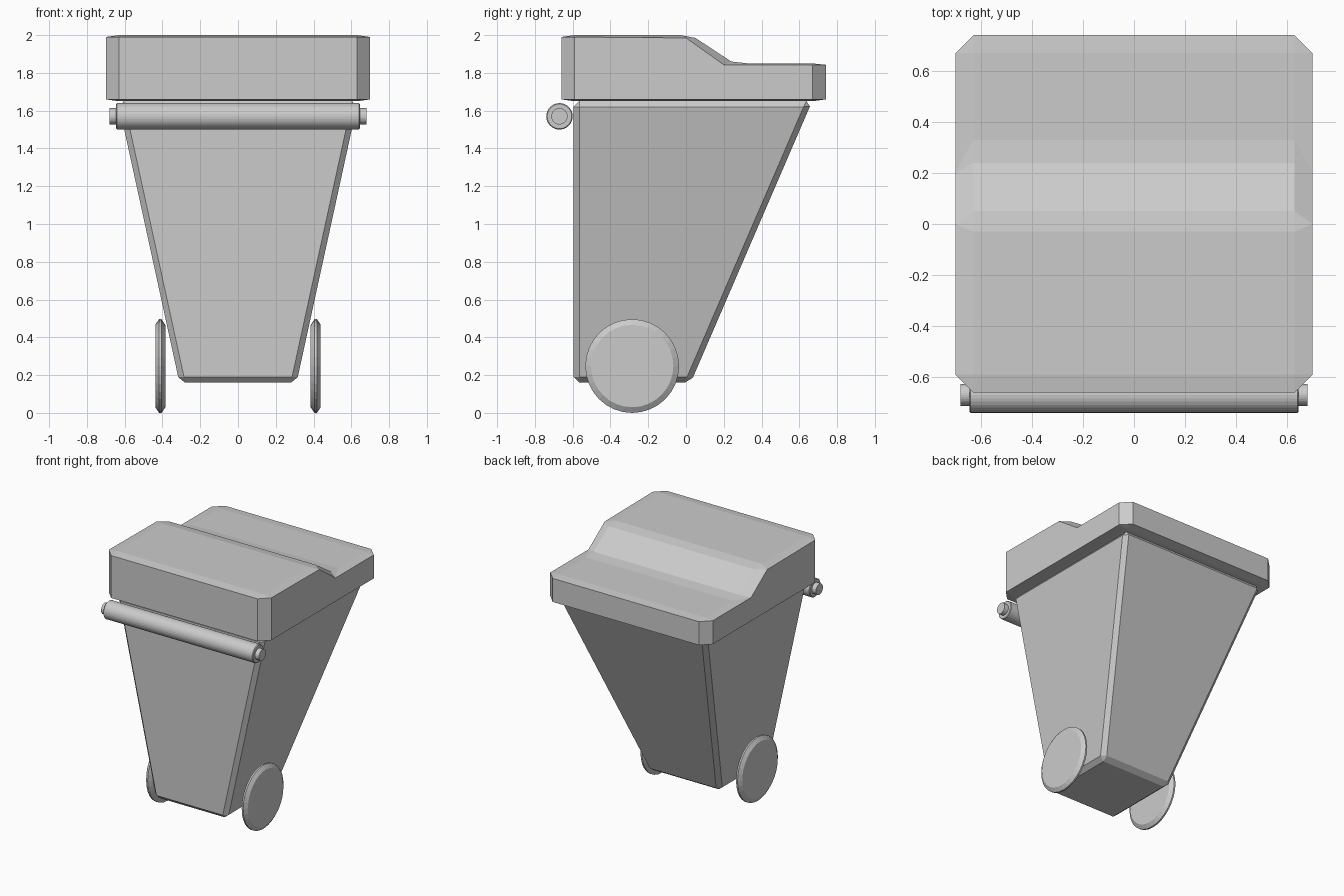
import bpy, bmesh
from math import cos, sin, tau

if "Cube" in bpy.data.objects:
    bpy.data.objects.remove(bpy.data.objects["Cube"])


def finish(name, bm):
    bmesh.ops.recalc_face_normals(bm, faces=bm.faces)
    mesh = bpy.data.meshes.new(name)
    bm.to_mesh(mesh)
    bm.free()
    obj = bpy.data.objects.new(name, mesh)
    bpy.context.collection.objects.link(obj)
    return obj


def lathe_x(name, profile, y, z, sides=32):
    """Closed solid turned about the x direction; profile is (x, radius)."""
    bm = bmesh.new()
    rings = [[bm.verts.new((x, y + r * cos(tau * i / sides), z + r * sin(tau * i / sides)))
              for i in range(sides)] for x, r in profile]
    for a, b in zip(rings, rings[1:]):
        for i in range(sides):
            j = (i + 1) % sides
            bm.faces.new((a[i], a[j], b[j], b[i]))
    bm.faces.new(rings[0])
    bm.faces.new(rings[-1])
    return finish(name, bm)


# Tapered body: vertical front, sloping back and sides
bm = bmesh.new()
bmesh.ops.create_cube(bm, size=2)
for v in bm.verts:
    top = v.co.z > 0
    half_width = 0.635 if top else 0.31
    back = 0.668 if top else 0.025
    v.co = (v.co.x * half_width, back if v.co.y > 0 else -0.595, 1.65 if top else 0.16)
body = finish("body", bm)
bevel = body.modifiers.new("edge_bevel", 'BEVEL')
bevel.width = 0.03
bevel.segments = 1

# Stepped lid: each corner of the side profile splits into two inner points,
# which gives the chamfered edges
side = [(-0.59, 1.66), (-0.59, 1.99), (0.0, 1.985), (0.20, 1.843), (0.67, 1.843), (0.67, 1.66)]
middle = [(-0.59, 1.65), (-0.66, 1.66), (-0.66, 1.99), (-0.59, 2.0),
          (-0.03, 2.0), (0.05, 1.985), (0.24, 1.86), (0.33, 1.85),
          (0.67, 1.85), (0.74, 1.843), (0.74, 1.66), (0.67, 1.65)]
bm = bmesh.new()
loops = []
for s in (-1, 1):
    outer = [bm.verts.new((s * 0.70, y, z)) for y, z in side]
    inner = [bm.verts.new((s * 0.63, y, z)) for y, z in middle]
    bm.faces.new(outer)
    for k in range(6):
        n = (k + 1) % 6
        bm.faces.new((outer[k], inner[2 * k], inner[2 * k + 1]))
        bm.faces.new((outer[k], inner[2 * k + 1], inner[2 * n], outer[n]))
    loops.append(inner)
for i in range(12):
    j = (i + 1) % 12
    bm.faces.new((loops[0][i], loops[0][j], loops[1][j], loops[1][i]))
finish("lid", bm)

# Handle bar with a thinner pin through it
lathe_x("handle_bar", [(-0.645, 0.065), (-0.64, 0.07), (0.64, 0.07), (0.645, 0.065)], -0.67, 1.57)
lathe_x("handle_pin", [(-0.68, 0.043), (0.68, 0.043)], -0.67, 1.57)

# Wheels with bevelled rims
for s, label in ((-1, "left"), (1, "right")):
    lathe_x(label + "_wheel",
            [(s * 0.385, 0.218), (s * 0.405, 0.248), (s * 0.418, 0.248), (s * 0.438, 0.218)],
            -0.285, 0.248)
